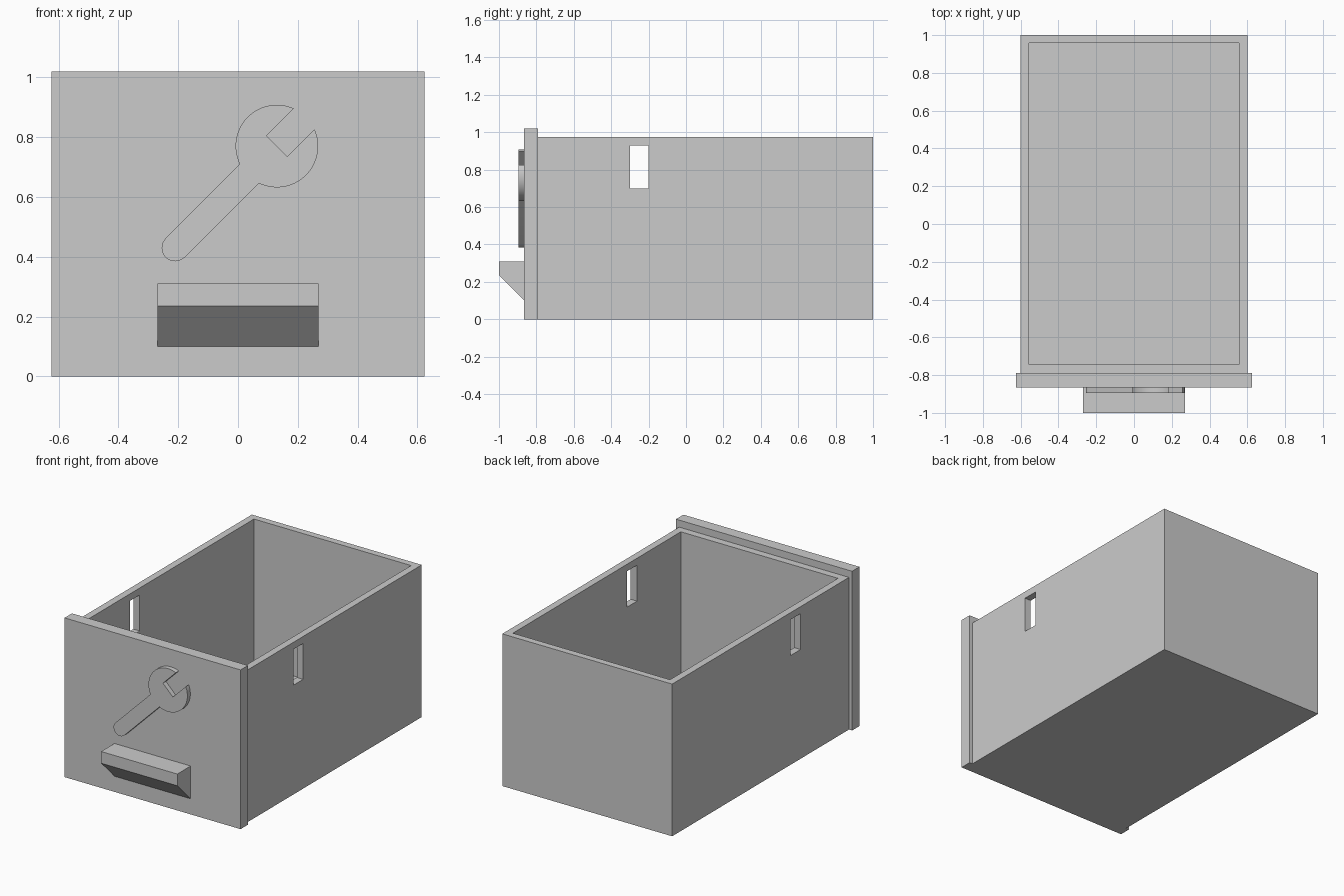
import bpy
import bmesh
import math

if "Cube" in bpy.data.objects:
    bpy.data.objects.remove(bpy.data.objects["Cube"], do_unlink=True)

# Single plain grey plastic
grey = bpy.data.materials.new("grey plastic")
grey.use_nodes = True
colour = (0.6, 0.6, 0.6, 1)
grey.diffuse_color = colour
grey.node_tree.nodes["Principled BSDF"].inputs["Base Color"].default_value = colour


def extrude_profile(name, points, offset):
    """Extrude a closed loop of 3D points along an offset vector."""
    bm = bmesh.new()
    face = bm.faces.new([bm.verts.new(p) for p in points])
    moved = bmesh.ops.extrude_face_region(bm, geom=[face])["geom"]
    verts = [v for v in moved if isinstance(v, bmesh.types.BMVert)]
    bmesh.ops.translate(bm, verts=verts, vec=offset)
    bmesh.ops.recalc_face_normals(bm, faces=bm.faces)
    mesh = bpy.data.meshes.new(name)
    bm.to_mesh(mesh)
    bm.free()
    mesh.materials.append(grey)
    obj = bpy.data.objects.new(name, mesh)
    bpy.context.collection.objects.link(obj)
    return obj


def block(name, x, y, z):
    """Box spanning three (low, high) ranges."""
    base = [(x[0], y[0], z[0]), (x[1], y[0], z[0]),
            (x[1], y[1], z[0]), (x[0], y[1], z[0])]
    return extrude_profile(name, base, (0, 0, z[1] - z[0]))


def cut(target, cutter):
    """Subtract the cutter from the target and discard it."""
    cutter.hide_render = True
    mod = target.modifiers.new("cut", 'BOOLEAN')
    mod.operation = 'DIFFERENCE'
    mod.solver = 'EXACT'
    mod.object = cutter
    bpy.context.view_layer.objects.active = target
    bpy.ops.object.modifier_apply(modifier=mod.name)
    bpy.data.objects.remove(cutter, do_unlink=True)


# Open drawer box with one slot through each side wall
panel_back, panel_front = -0.79, -0.865
drawer = block("drawer_box", (-0.602, 0.602), (panel_back, 1), (0, 0.975))
cut(drawer, block("cavity", (-0.557, 0.557), (-0.743, 0.957), (0.045, 1.2)))
cut(drawer, block("side_slots", (-0.8, 0.8), (-0.3, -0.2), (0.7, 0.93)))

# Front panel, a little wider and taller than the box
block("front_panel", (-0.624, 0.624), (panel_front, panel_back), (0, 1.02))

# Pull handle with a sloped underside
pull = [(panel_front, 0.31), (-1, 0.31), (-1, 0.235), (panel_front, 0.1)]
extrude_profile("pull_handle", [(-0.27, y, z) for y, z in pull], (0.54, 0, 0))

# Raised spanner outline: drawn along its own axis, then turned 45 degrees
head_r, grip_r, jaw_half, length = 0.138, 0.045, 0.0495, 0.481
jaw = math.asin(jaw_half / head_r)
neck = math.pi - math.asin(grip_r / head_r)


def arc(cx, radius, start, end, steps):
    angles = [start + (end - start) * i / steps for i in range(steps + 1)]
    return [(cx + radius * math.cos(a), radius * math.sin(a)) for a in angles]


outline = arc(0, head_r, jaw, neck, 32)
outline += arc(-length, grip_r, math.pi / 2, 3 * math.pi / 2, 20)
outline += arc(0, head_r, -neck, -jaw, 32)
outline += [(0, -jaw_half), (0, jaw_half)]
s = math.sqrt(0.5)
spanner = extrude_profile(
    "spanner_emblem",
    [(0.13 + s * (u - v), panel_front, 0.77 + s * (u + v)) for u, v in outline],
    (0, -0.03, 0))
bpy.ops.object.select_all(action='DESELECT')
spanner.select_set(True)
bpy.context.view_layer.objects.active = spanner
bpy.ops.object.shade_smooth_by_angle(angle=math.radians(30))
